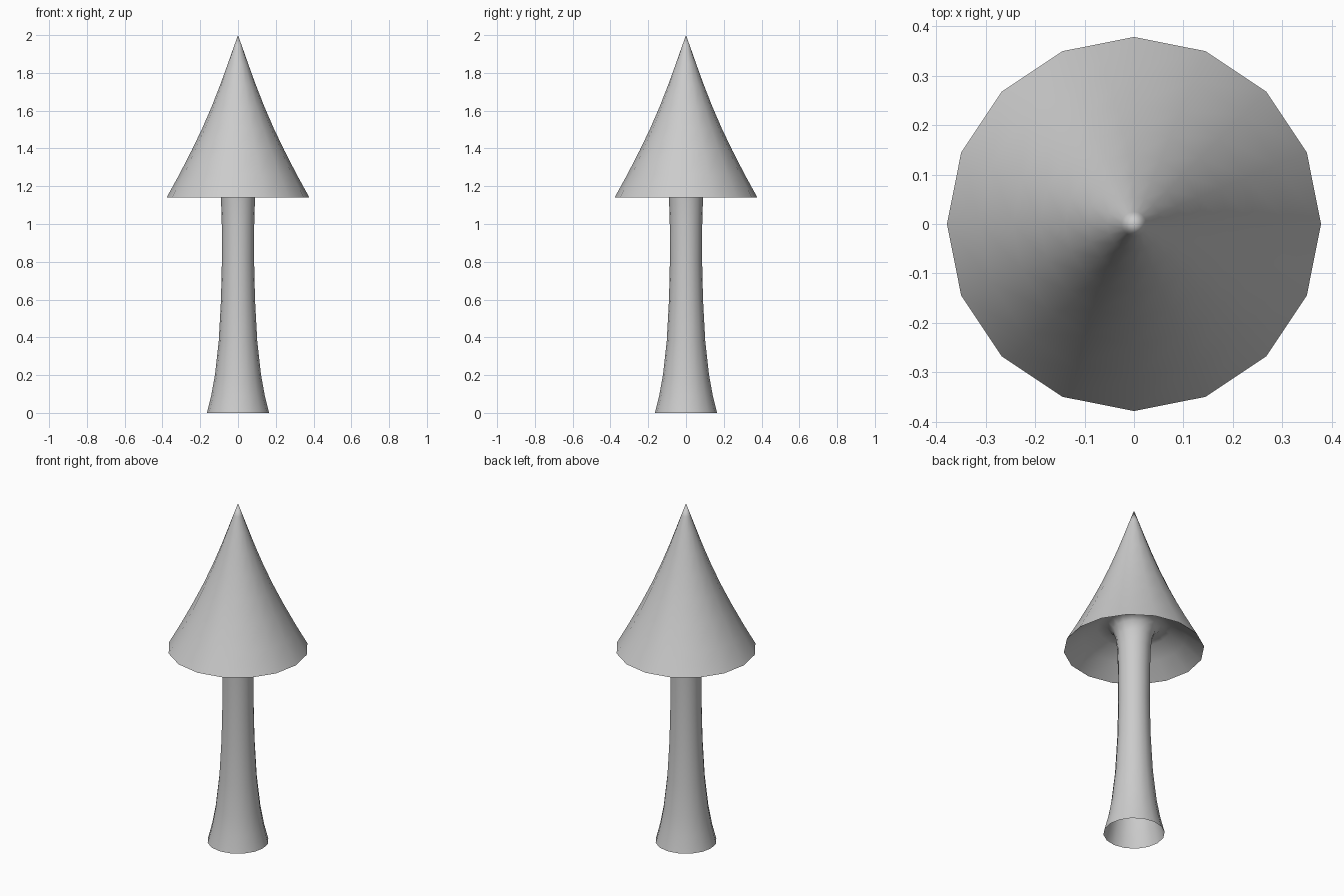
import bpy, bmesh
from math import cos, sin, tau, radians

if "Cube" in bpy.data.objects:
    bpy.data.objects.remove(bpy.data.objects["Cube"])

SIDES = 16


def lathe(name, profile):
    """Revolve (radius, z) points around z; radius 0 becomes a single pole."""
    bm = bmesh.new()
    rings = []
    for r, z in profile:
        n = SIDES if r > 0 else 1
        rings.append([bm.verts.new((r * cos(tau * i / SIDES), r * sin(tau * i / SIDES), z))
                      for i in range(n)])
    for a, b in zip(rings, rings[1:]):
        for i in range(SIDES):
            j = (i + 1) % SIDES
            if len(b) == 1:
                bm.faces.new((a[i], a[j], b[0]))
            else:
                bm.faces.new((a[i], a[j], b[j], b[i]))
    mesh = bpy.data.meshes.new(name)
    bm.to_mesh(mesh)
    bm.free()
    obj = bpy.data.objects.new(name, mesh)
    bpy.context.collection.objects.link(obj)
    bpy.ops.object.select_all(action='DESELECT')
    obj.select_set(True)
    bpy.context.view_layer.objects.active = obj
    bpy.ops.object.shade_smooth_by_angle(angle=radians(70))
    return obj


# Open-bottomed stem flaring into the hollow underside, then the pointed cap
stem = [(0.165, 0), (0.142, 0.09), (0.122, 0.2), (0.102, 0.38), (0.09, 0.6),
        (0.085, 0.82), (0.086, 1.0), (0.09, 1.14), (0.098, 1.21)]
underside = [(0.115, 1.255), (0.145, 1.28), (0.2, 1.27), (0.28, 1.215)]
cap = [(0.378, 1.14), (0.312, 1.26), (0.245, 1.39), (0.19, 1.505), (0.14, 1.62),
       (0.095, 1.735), (0.055, 1.845), (0.025, 1.93), (0, 2.0)]
lathe("mushroom", stem + underside + cap)
